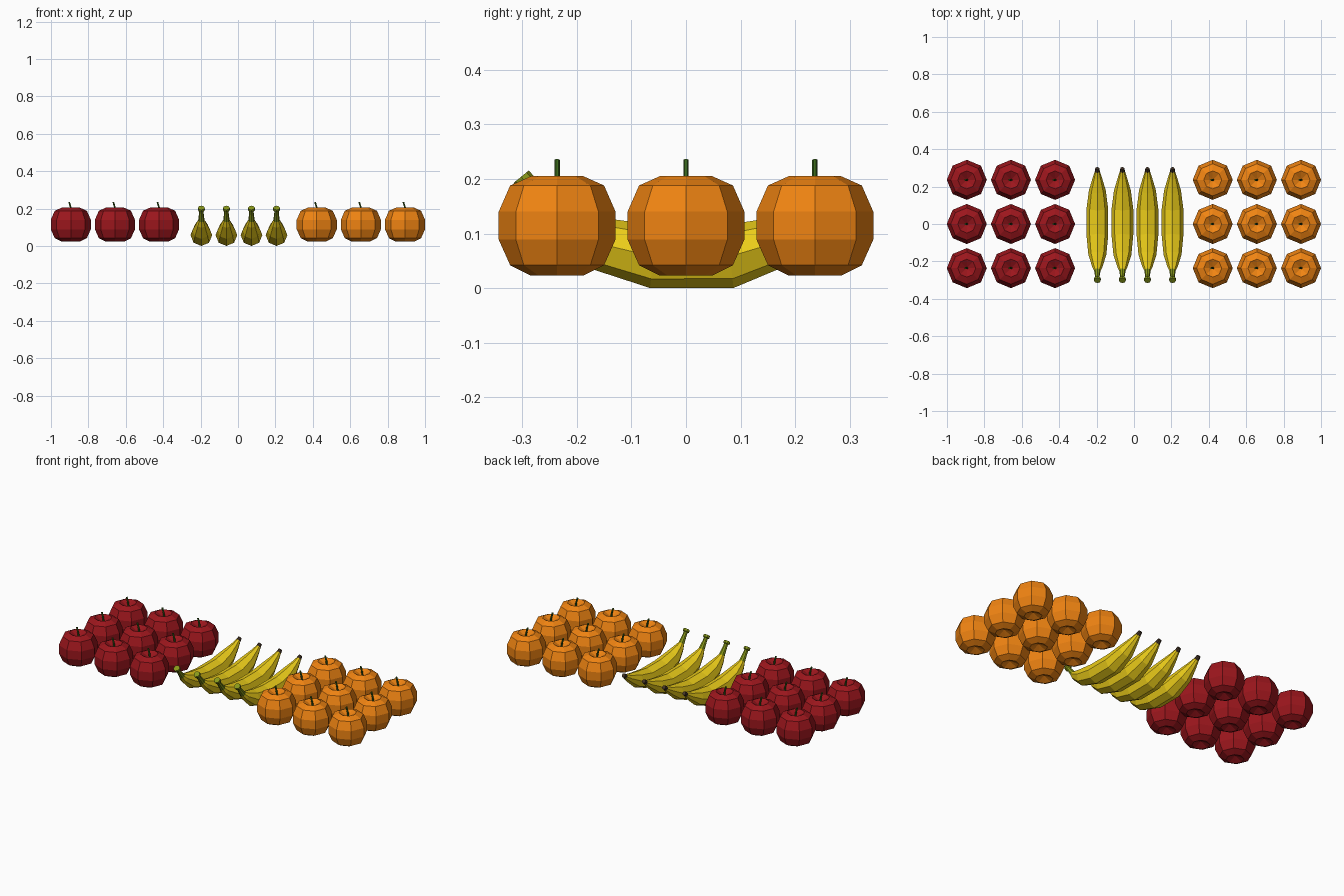
import bpy, bmesh, math
from mathutils import Vector

if "Cube" in bpy.data.objects:
    bpy.data.objects.remove(bpy.data.objects["Cube"])


def material(name, rgb):
    m = bpy.data.materials.new(name)
    m.diffuse_color = (*rgb, 1)
    m.use_nodes = True
    m.node_tree.nodes["Principled BSDF"].inputs["Base Color"].default_value = m.diffuse_color
    return m


RED = material("apple_red", (0.33, 0.008, 0.012))
ORANGE = material("orange_peel", (0.87, 0.23, 0.006))
YELLOW = material("banana_yellow", (0.85, 0.62, 0.01))
GREEN = material("stem_green", (0.04, 0.13, 0.01))
OLIVE = material("banana_stem_green", (0.25, 0.32, 0.01))
BROWN = material("banana_tip_brown", (0.06, 0.035, 0.02))


def finish(bm, name, mat, loc):
    bmesh.ops.recalc_face_normals(bm, faces=bm.faces)
    me = bpy.data.meshes.new(name)
    bm.to_mesh(me)
    bm.free()
    me.materials.append(mat)
    ob = bpy.data.objects.new(name, me)
    ob.location = loc
    bpy.context.collection.objects.link(ob)
    return ob


def skin(bm, rings, cap=True):
    n = len(rings[0])
    for a, b in zip(rings, rings[1:]):
        for i in range(n):
            j = (i + 1) % n
            bm.faces.new((a[i], a[j], b[j], b[i]))
    if cap:
        bm.faces.new(rings[0])
        bm.faces.new(rings[-1])


def tube(name, path, mat, loc, sides=8, start=None, end=None):
    """Sweep a polygon along (across, z, radius) stations in the YZ plane."""
    bm = bmesh.new()
    pts = [Vector((0, p[0], p[1])) for p in path]
    before = Vector((0, *start)) if start else pts[0]
    after = Vector((0, *end)) if end else pts[-1]
    full = [before] + pts + [after]
    rings = []
    for k, p in enumerate(path):
        t = (full[k + 2] - full[k]).normalized()
        side = Vector((1, 0, 0))
        up = side.cross(t)
        rings.append([bm.verts.new(pts[k] + p[2] * (side * math.cos(a) + up * math.sin(a)))
                      for a in (2 * math.pi * i / sides for i in range(sides))])
    skin(bm, rings)
    return finish(bm, name, mat, loc)


def round_fruit(name, mat, x, y):
    # dimpled eight-sided body
    profile = [(0.048, 0.023), (0.086, 0.042), (0.107, 0.089),
               (0.107, 0.140), (0.086, 0.188), (0.048, 0.205)]
    bm = bmesh.new()
    rings = [[bm.verts.new((r * math.cos(i * math.pi / 4), r * math.sin(i * math.pi / 4), z))
              for i in range(8)] for r, z in profile]
    skin(bm, rings, cap=False)
    for ring, z in ((rings[0], 0.045), (rings[-1], 0.178)):
        pole = bm.verts.new((0, 0, z))
        for i in range(8):
            bm.faces.new((ring[i], ring[(i + 1) % 8], pole))
    finish(bm, name, mat, (x, y, 0))
    # leaning stem
    stem = tube(name + "_stem", [(-0.004, 0.172, 0.005), (0.0, 0.205, 0.005), (0.009, 0.235, 0.005)],
                GREEN, (x, y, 0), sides=6)
    stem.rotation_euler.z = math.pi / 2


# apple and orange grids
for row in (-0.236, 0, 0.236):
    for col in (-0.236, 0, 0.236):
        round_fruit("apple", RED, -0.658 + col, row)
        round_fruit("orange", ORANGE, 0.657 + col, row)

# banana row: body, stem with knob, dark tip
body = [(-0.250, 0.138, 0.017), (-0.230, 0.120, 0.027), (-0.165, 0.083, 0.048), (-0.060, 0.058, 0.058),
        (0.080, 0.058, 0.058), (0.180, 0.088, 0.045), (0.250, 0.124, 0.024), (0.281, 0.144, 0.014)]
neck = [(-0.250, 0.138, 0.017), (-0.282, 0.178, 0.012), (-0.291, 0.191, 0.012),
        (-0.293, 0.193, 0.019), (-0.302, 0.204, 0.018)]
tip = [(0.281, 0.144, 0.014), (0.298, 0.156, 0.011)]
for k in range(4):
    loc = (-0.196 + 0.134 * k, 0, 0)
    tube("banana_body", body, YELLOW, loc, start=neck[1][:2], end=tip[1][:2])
    tube("banana_stem", neck, OLIVE, loc, start=body[1][:2])
    tube("banana_tip", tip, BROWN, loc)
